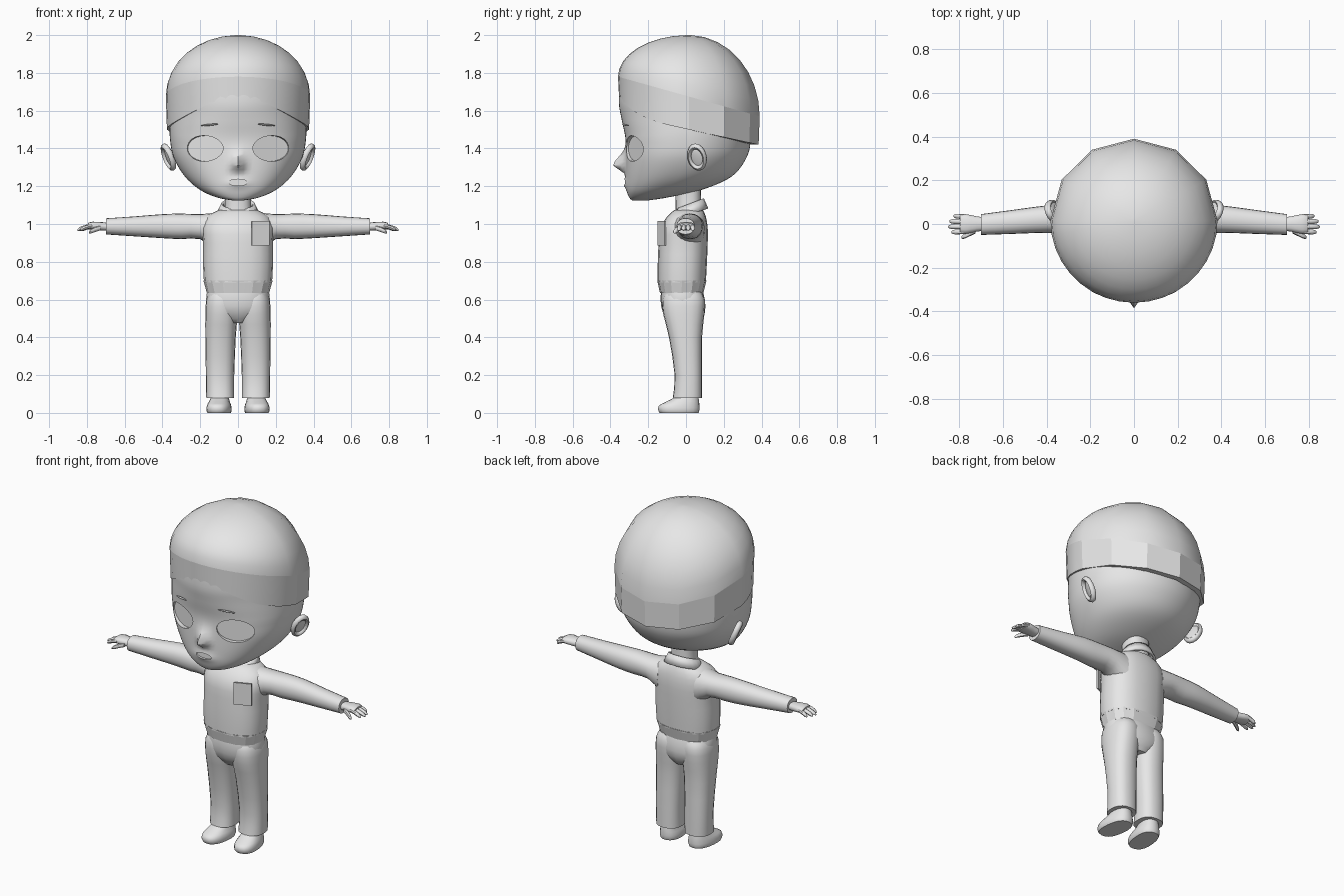
import bpy, bmesh, math
from math import sin, cos, pi, radians, exp
from mathutils import Matrix, Vector

if "Cube" in bpy.data.objects:
    bpy.data.objects.remove(bpy.data.objects["Cube"], do_unlink=True)

grey = bpy.data.materials.new("plain_grey")
grey.use_nodes = True
grey.diffuse_color = (0.8, 0.8, 0.8, 1)
grey.node_tree.nodes["Principled BSDF"].inputs["Base Color"].default_value = (0.8, 0.8, 0.8, 1)


def shade(obj, angle):
    bpy.ops.object.select_all(action="DESELECT")
    obj.select_set(True)
    bpy.context.view_layer.objects.active = obj
    bpy.ops.object.shade_smooth_by_angle(angle=radians(angle))


def finish(name, bm, angle=45, mirror=False):
    bmesh.ops.recalc_face_normals(bm, faces=bm.faces)
    mesh = bpy.data.meshes.new(name)
    bm.to_mesh(mesh)
    bm.free()
    obj = bpy.data.objects.new(name, mesh)
    bpy.context.collection.objects.link(obj)
    mesh.materials.append(grey)
    shade(obj, angle)
    if mirror:
        obj.modifiers.new("mirror", "MIRROR").use_clip = False
    return obj


def bridge(bm, rings, closed=True, caps=True):
    rows = [[bm.verts.new(p) for p in ring] for ring in rings]
    n = len(rows[0])
    for a, b in zip(rows, rows[1:]):
        for i in range(n if closed else n - 1):
            j = (i + 1) % n
            bm.faces.new((a[i], a[j], b[j], b[i]))
    if caps:
        bm.faces.new(rows[0])
        bm.faces.new(rows[-1])


def smooth_rows(rows, steps):
    # Catmull-Rom interpolation between the given sections
    out = []
    for i in range(len(rows) - 1):
        quad = [rows[max(i - 1, 0)], rows[i], rows[i + 1], rows[min(i + 2, len(rows) - 1)]]
        for s in range(steps):
            t = s / steps
            out.append([b + 0.5 * t * (c - a + t * (2 * a - 5 * b + 4 * c - d + t * (3 * (b - c) + d - a)))
                        for a, b, c, d in zip(*quad)])
    return out + [list(rows[-1])]


def loft(name, rows, axis="z", n=20, power=2.4, steps=2, angle=45, mirror=False, matrix=None):
    # each row: position on the axis, then low and high limits of both cross directions
    def point(row, i):
        t, a0, a1, b0, b1 = row
        c, s = cos(2 * pi * i / n), sin(2 * pi * i / n)
        p = power(t, s) if callable(power) else power
        u = (a0 + a1) / 2 + (a1 - a0) / 2 * math.copysign(abs(c) ** (2 / p), c)
        v = (b0 + b1) / 2 + (b1 - b0) / 2 * math.copysign(abs(s) ** (2 / p), s)
        return (u, v, t) if axis == "z" else (t, u, v)
    bm = bmesh.new()
    bridge(bm, [[point(r, i) for i in range(n)] for r in smooth_rows(rows, steps)])
    if matrix:
        bm.transform(matrix)
    return finish(name, bm, angle, mirror)


def sym(rows):
    return [(z, -w, w, f, b) for z, w, f, b in rows]


def place(loc, rot=(0, 0, 0), scale=(1, 1, 1)):
    r = Matrix.Rotation(radians(rot[2]), 4, "Z") @ Matrix.Rotation(radians(rot[1]), 4, "Y") \
        @ Matrix.Rotation(radians(rot[0]), 4, "X")
    return Matrix.Translation(loc) @ r @ Matrix.Diagonal((*scale, 1))


# Head: fuller cheeks in front, rounder above
def face_power(z, s):
    return 2 + 0.3 * min(max((1.6 - z) / 0.15, 0), 1) if s < 0 else 2


head = loft("head", sym([
    (1.125, .03, -.285, -.2), (1.14, .11, -.30, -.10), (1.18, .20, -.315, .08),
    (1.25, .28, -.32, .24), (1.35, .34, -.32, .32), (1.45, .36, -.32, .345),
    (1.55, .362, -.34, .352), (1.65, .36, -.355, .35), (1.78, .33, -.335, .31),
    (1.88, .24, -.24, .23), (1.95, .1, -.1, .12)]), n=96, power=face_power, steps=5)
for v in head.data.vertices:
    x, y, z = v.co
    if y < -0.15:
        tall = 0.028 if z < 1.31 else 0.06
        v.co.y -= 0.065 * exp(-(x / 0.03) ** 2 - ((z - 1.31) / tall) ** 2)
        v.co.y -= 0.014 * exp(-(x / 0.06) ** 2 - ((z - 1.215) / 0.025) ** 2)


def cut(loc, turn, rx, rz):
    # elliptical recess with a flat floor at loc
    out = Vector((sin(radians(turn)), -cos(radians(turn)), 0))
    bm = bmesh.new()
    bmesh.ops.create_cone(bm, cap_ends=True, segments=24, radius1=1, radius2=1, depth=0.2)
    bm.transform(place(Vector(loc) + out * 0.1, (90, 0, turn), (rx, rz, 1)))
    cutter = finish("recess_cutter", bm)
    cutter.hide_render = True
    mod = head.modifiers.new("recess", "BOOLEAN")
    mod.object, mod.solver = cutter, "EXACT"
    bpy.context.view_layer.objects.active = head
    bpy.ops.object.modifier_apply(modifier="recess")
    bpy.data.objects.remove(cutter, do_unlink=True)


for side in (-1, 1):
    cut((side * .17, -.262, 1.40), side * 24, .105, .068)
cut((0, -.315, 1.22), 0, .05, .017)
shade(head, 40)

# Eyebrows
bm = bmesh.new()
bmesh.ops.create_uvsphere(bm, u_segments=12, v_segments=6, radius=1,
                          matrix=place((.15, -.322, 1.525), (0, 5, 20), (.05, .006, .005)))
finish("eyebrow", bm, mirror=True)

# Skull cap: smooth dome over a faceted band, finer facets in front
angles = [30 * i for i in range(7)] + [180 + 10 * i for i in range(1, 18)]


def cap_ring(scale, height):
    ring = []
    for a in angles:
        c, s = cos(radians(a)), sin(radians(a))
        x, y = .382 * c * scale, .015 + .375 * s * scale
        ring.append((x, y, height(s)))
    return ring


def rim(s):
    return 1.675 - 0.105 * s


def band_low(s):
    return 1.50 - 0.08 * s if s > 0 else 1.50 + 0.08 * -s + 0.09 * s ** 4


bm = bmesh.new()
bridge(bm, [cap_ring(cos(radians(p)), lambda s, k=sin(radians(p)): rim(s) * (1 - k) + 2 * k)
            for p in range(0, 90, 11)])
finish("cap_dome", bm, 60)
bm = bmesh.new()
bridge(bm, [cap_ring(1, rim), cap_ring(.985, band_low), cap_ring(.9, band_low)], caps=False)
finish("cap_band", bm, 20)

# Ears: rim around a shallow inner disc
bm = bmesh.new()
ear = place((.365, .06, 1.345), (0, 22, -22), (1, 1, 1))
rings = []
for i in range(20):
    a = 2 * pi * i / 20
    r = .05 + .008 * sin(a)
    rings.append([(.016 * sin(t), (r + .013 * cos(t)) * .85 * cos(a), (r + .013 * cos(t)) * 1.22 * sin(a))
                  for t in (2 * pi * k / 8 for k in range(8))])
bridge(bm, rings + rings[:1], caps=False)
bmesh.ops.remove_doubles(bm, verts=bm.verts, dist=1e-5)
bmesh.ops.create_uvsphere(bm, u_segments=16, v_segments=8, radius=1,
                          matrix=place((-.006, 0, 0), scale=(.012, .045, .062)))
bm.transform(ear)
finish("ear", bm, mirror=True)

# Neck and open collar
loft("neck", sym([(1.03, .08, -.06, .085), (1.1, .07, -.055, .08), (1.22, .07, -.06, .08)]))
bm = bmesh.new()
arc = [radians(-66 + 312 * i / 16) for i in range(17)]
bridge(bm, [[(r * cos(a), .02 + r * .85 * sin(a), z + .028 * sin(a)) for a in arc]
            for r, z in ((.088, 1.108), (.115, 1.055))], closed=False, caps=False)
collar = finish("collar", bm)
collar.modifiers.new("thickness", "SOLIDIFY").thickness = 0.012

# Shirt, hem and chest pocket
loft("shirt", sym([(.69, .18, -.15, .105), (.78, .185, -.15, .11), (.9, .185, -.145, .115),
                   (.98, .19, -.135, .115), (1.04, .165, -.1, .105), (1.075, .1, -.06, .09)]))
loft("shirt_hem", sym([(.635, .165, -.138, .092), (.70, .183, -.152, .108)]), n=16, steps=1, angle=15)
bm = bmesh.new()
bmesh.ops.create_cube(bm, size=1, matrix=place((.12, -.128, .95), (0, 0, 22), (.1, .009, .13)))
finish("chest_pocket", bm)

# Sleeves
loft("sleeve", [(.12, -.08, .1, .86, 1.06), (.2, -.052, .097, .92, 1.052), (.3, -.045, .09, .92, 1.055),
                (.4, -.04, .085, .925, 1.052), (.55, -.045, .065, .935, 1.04), (.7, -.05, .045, .945, 1.03)],
     axis="x", power=2.2, mirror=True)

# Hands: palm, four fingers and thumb
loft("palm", [(.68, -.03, .03, .965, 1.005), (.72, -.035, .035, .965, 1.01),
              (.77, -.045, .045, .97, 1.012), (.795, -.04, .04, .972, 1.005)], axis="x", n=12, mirror=True)


def finger(name, start, end, r):
    rows = []
    for t, k in ((0, 1), (.5, 1), (.85, .85), (1, .35)):
        x, y, z = (a + (b - a) * t for a, b in zip(start, end))
        z += .012 * t * (1 - t)
        rows.append((x, y - r * k, y + r * k, z - r * k, z + r * k))
    loft(name, rows, axis="x", n=8, power=2, mirror=True)


for i, reach in enumerate((.835, .85, .845, .825)):
    y = -.034 + .0225 * i
    finger("finger", (.77, y, .992), (reach, y * 1.1, .968), .0115)
finger("thumb", (.725, -.03, .98), (.79, -.062, .955), .013)

# Trousers
loft("trouser_seat", sym([(.475, .05, -.08, .07), (.53, .15, -.122, .1), (.6, .169, -.135, .1),
                          (.655, .16, -.13, .085)]))
loft("trouser_leg", [(.08, .02, .168, -.07, .085), (.2, .02, .17, -.06, .085), (.4, .012, .173, -.09, .085),
                     (.52, .002, .173, -.12, .097), (.6, .002, .168, -.125, .1), (.64, .01, .15, -.11, .08)],
     mirror=True)

# Shoes, toes turned out
loft("shoe", [(0, .035, .155, -.152, .055), (.015, .03, .16, -.16, .06), (.04, .033, .157, -.155, .06),
              (.06, .042, .15, -.115, .058), (.1, .055, .135, -.04, .052)],
     mirror=True, matrix=Matrix.Rotation(radians(7), 4, "Z"))
